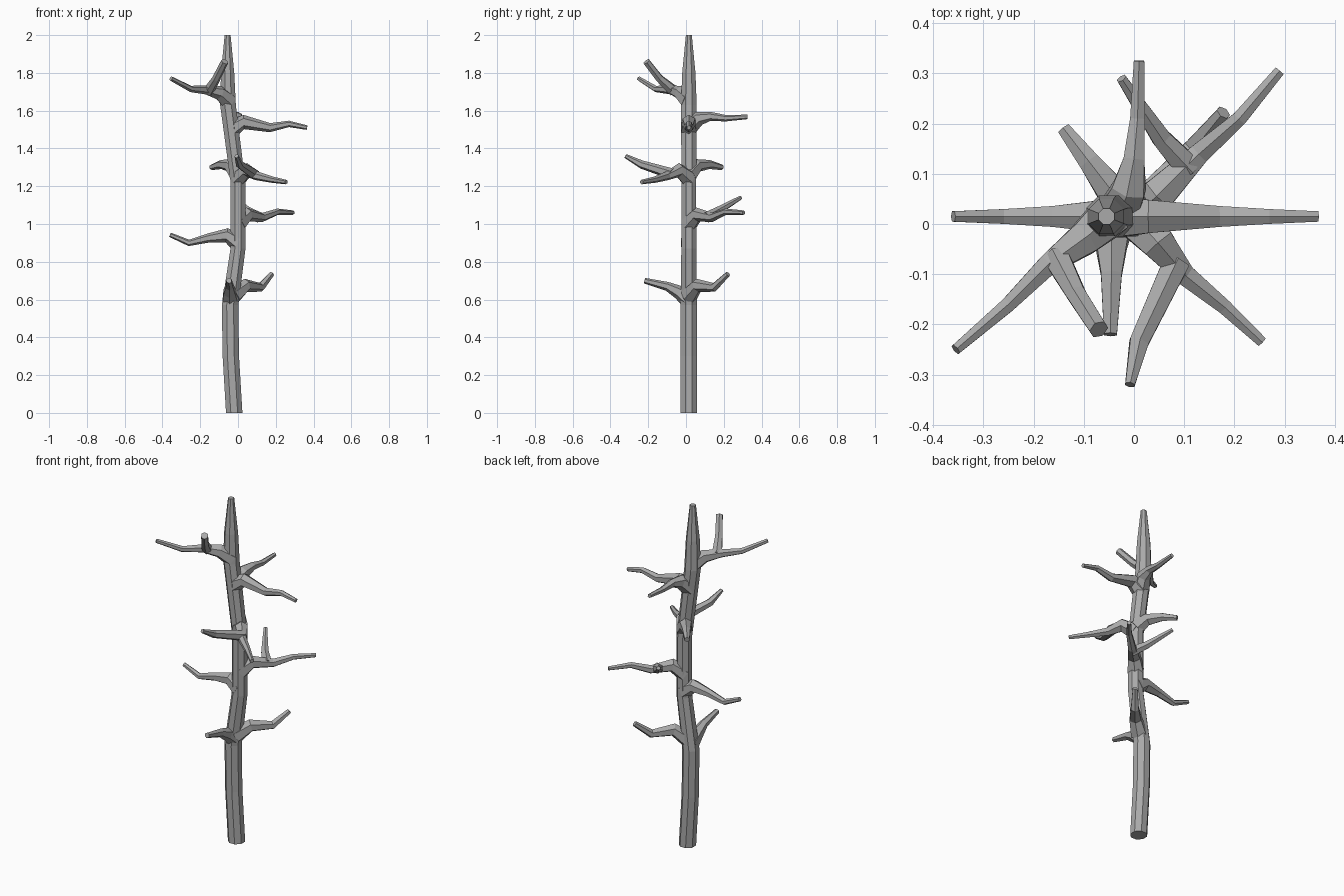
import bpy, bmesh
from math import cos, sin, pi
from mathutils import Vector

cube = bpy.data.objects.get("Cube")
if cube:
    bpy.data.objects.remove(cube)

bark = bpy.data.materials.new("grey_bark")
bark.use_nodes = True
GREY = (0.40, 0.40, 0.40, 1)
bark.diffuse_color = GREY
bark.node_tree.nodes["Principled BSDF"].inputs["Base Color"].default_value = GREY


def limb(name, points, radii, sides=6):
    """Tapered faceted tube through the points, capped at both ends."""
    pts = [Vector(p) for p in points]
    bm = bmesh.new()
    rings = []
    for i, (p, r) in enumerate(zip(pts, radii)):
        t = (pts[min(i + 1, len(pts) - 1)] - pts[max(i - 1, 0)]).normalized()
        if abs(t.z) > 0.95:
            t = Vector((0, 0, 1))
            side = Vector((1, 0, 0))
        else:
            side = t.cross(Vector((0, 0, 1))).normalized()
        up = side.cross(t)
        angles = [2 * pi * (k + 0.5) / sides for k in range(sides)]
        rings.append([bm.verts.new(p + r * (cos(a) * side + sin(a) * up)) for a in angles])
    for a, b in zip(rings, rings[1:]):
        for k in range(sides):
            n = (k + 1) % sides
            bm.faces.new((a[k], a[n], b[n], b[k]))
    bm.faces.new(rings[0])
    bm.faces.new(rings[-1])
    bmesh.ops.recalc_face_normals(bm, faces=bm.faces)
    mesh = bpy.data.meshes.new(name)
    bm.to_mesh(mesh)
    bm.free()
    mesh.materials.append(bark)
    obj = bpy.data.objects.new(name, mesh)
    bpy.context.collection.objects.link(obj)


Y = 0.015  # trunk axis depth

# Gently bending trunk with a tapered tip
limb("trunk",
     [(-0.02, Y, 0), (-0.038, Y, 0.3), (-0.042, Y, 0.57), (0, Y, 0.87), (0, Y, 1.22),
      (-0.053, Y, 1.63), (-0.055, Y, 1.8), (-0.055, Y, 2)],
     [0.047, 0.047, 0.047, 0.043, 0.042, 0.045, 0.038, 0.017], 8)

# Main branches, each flaring out of the trunk
R = [0.048, 0.038, 0.024, 0.017, 0.012]
branches = {
    "low_back_branch": [(-0.025, Y, 0.62), (0.04, 0.06, 0.675), (0.12, 0.15, 0.665),
                        (0.178, 0.222, 0.735)],
    "low_front_branch": [(-0.04, Y, 0.6), (-0.045, -0.04, 0.64), (-0.045, -0.1, 0.67),
                         (-0.047, -0.22, 0.7)],
    "right_branch": [(0, Y, 0.9), (-0.06, Y, 0.94), (-0.16, Y, 0.925), (-0.26, Y, 0.9),
                     (-0.36, Y, 0.943)],
    "back_left_branch": [(0, Y, 1.0), (0.05, 0.06, 1.05), (0.13, 0.14, 1.035), (0.21, 0.21, 1.065),
                         (0.29, 0.305, 1.06)],
    "back_right_branch": [(0, Y, 1.26), (-0.04, 0.06, 1.31), (-0.09, 0.125, 1.315),
                          (-0.14, 0.19, 1.3)],
    "front_left_branch": [(0, Y, 1.24), (0.05, -0.04, 1.285), (0.1, -0.1, 1.255),
                          (0.18, -0.165, 1.235), (0.255, -0.235, 1.222)],
    "left_branch": [(-0.035, Y, 1.5), (0.03, Y, 1.54), (0.17, Y, 1.51), (0.27, Y, 1.53),
                    (0.366, Y, 1.51)],
    "upper_back_branch": [(-0.035, Y, 1.51), (-0.01, 0.07, 1.56), (0, 0.13, 1.57),
                          (0.007, 0.21, 1.56), (0.01, 0.325, 1.567)],
    "top_right_branch": [(-0.05, Y, 1.65), (-0.1, -0.03, 1.695), (-0.17, -0.08, 1.71),
                         (-0.25, -0.16, 1.715), (-0.355, -0.25, 1.77)],
}
for name, path in branches.items():
    limb(name, path, R if len(path) == 5 else [0.048, 0.036, 0.024, 0.015])

# Side twigs forking off the main branches
twigs = {
    "back_twig": [(0.11, 0.11, 1.035), (0.055, 0.17, 1.07), (-0.025, 0.29, 1.14)],
    "front_twig": [(0.085, -0.075, 1.265), (0.01, -0.235, 1.315), (-0.008, -0.32, 1.36)],
    "top_twig": [(-0.155, -0.065, 1.705), (-0.115, -0.14, 1.77), (-0.07, -0.21, 1.86)],
}
for name, path in twigs.items():
    limb(name, path, [0.03, 0.022, 0.02 if name == "top_twig" else 0.011])
